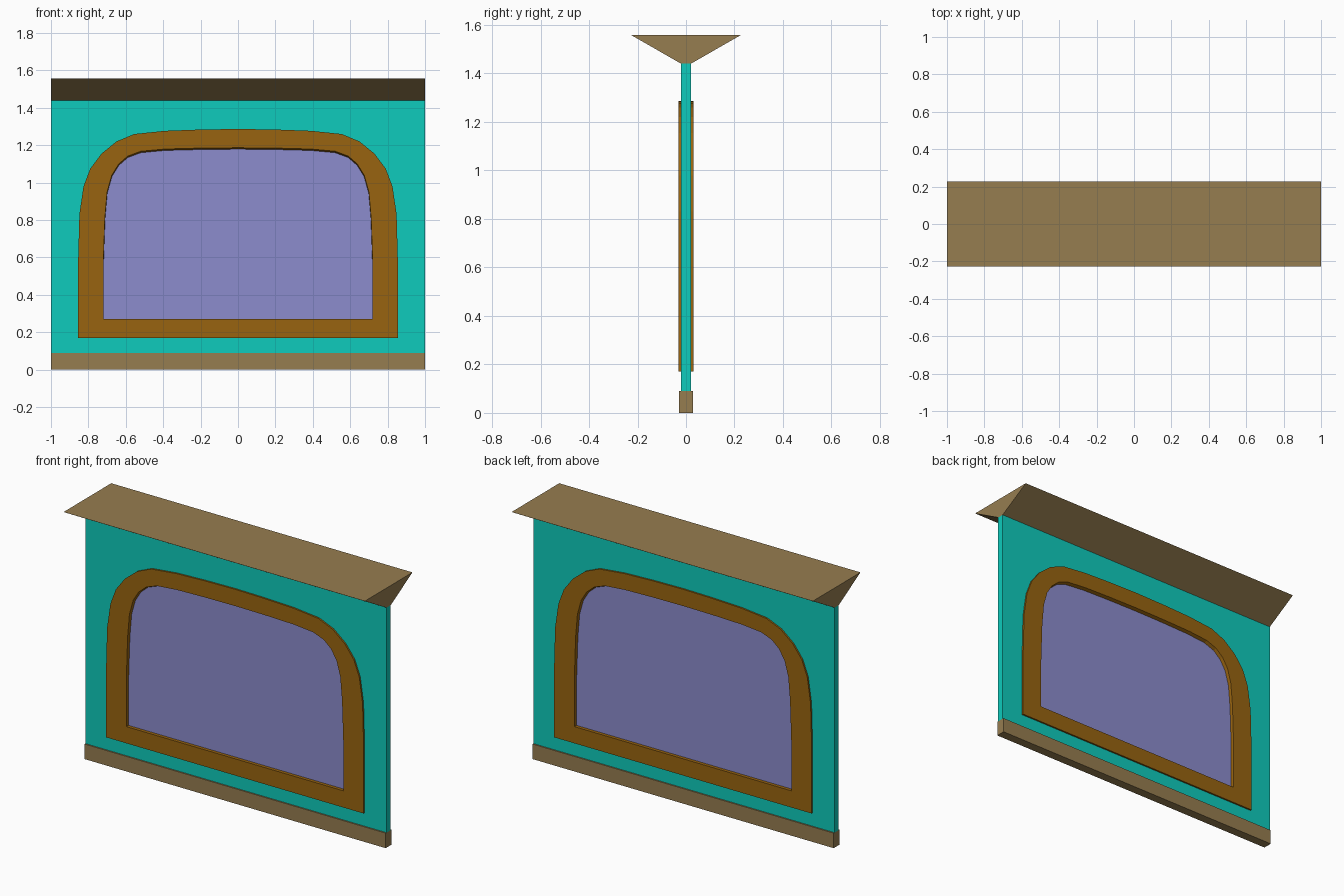
import bpy, bmesh, math

if "Cube" in bpy.data.objects:
    bpy.data.objects.remove(bpy.data.objects["Cube"])


def material(name, rgb):
    m = bpy.data.materials.new(name)
    lin = [(c / 255 / 12.92 if c < 10 else ((c / 255 + 0.055) / 1.055) ** 2.4) for c in rgb]
    m.diffuse_color = (*lin, 1)
    m.use_nodes = True
    m.node_tree.nodes["Principled BSDF"].inputs["Base Color"].default_value = m.diffuse_color
    return m


TEAL = material("teal", (14, 203, 188))
TAN = material("tan", (150, 125, 80))
BROWN = material("brown", (152, 100, 16))
GLASS = material("glass", (140, 140, 205))


def mirrored(half):
    # half runs from the bottom right corner up to the top centre
    return half + [(-x, z) for x, z in reversed(half[:-1])]


def slab(name, outlines, half_depth, mat):
    # flat XZ outline (later outlines are holes) given thickness along y
    cu = bpy.data.curves.new(name, 'CURVE')
    cu.dimensions = '2D'
    cu.fill_mode = 'BOTH'
    cu.extrude = half_depth
    for pts in outlines:
        s = cu.splines.new('POLY')
        s.points.add(len(pts) - 1)
        for p, (x, z) in zip(s.points, pts):
            p.co = (x, z, 0, 1)
        s.use_cyclic_u = True
    ob = bpy.data.objects.new(name, cu)
    bpy.context.collection.objects.link(ob)
    ob.rotation_euler.x = math.pi / 2
    bpy.ops.object.select_all(action='DESELECT')
    ob.select_set(True)
    bpy.context.view_layer.objects.active = ob
    bpy.ops.object.convert(target='MESH')
    ob = bpy.context.object
    ob.data.materials.clear()
    ob.data.materials.append(mat)
    for p in ob.data.polygons:
        p.use_smooth = False
    return ob


def loft(name, rings, mat, closed=False):
    # bridge successive rings; cap the ends unless the loft closes on itself
    bm = bmesh.new()
    loops = [[bm.verts.new(p) for p in r] for r in rings]
    n = len(loops[0])
    pairs = list(zip(loops, loops[1:] + loops[:1]))
    for a, b in pairs if closed else pairs[:-1]:
        for i in range(n):
            j = (i + 1) % n
            bm.faces.new((a[i], a[j], b[j], b[i]))
    if not closed:
        bm.faces.new(loops[0])
        bm.faces.new(loops[-1])
    bmesh.ops.recalc_face_normals(bm, faces=bm.faces)
    me = bpy.data.meshes.new(name)
    bm.to_mesh(me)
    bm.free()
    me.materials.append(mat)
    ob = bpy.data.objects.new(name, me)
    bpy.context.collection.objects.link(ob)
    return ob


def prism(name, profile, mat):
    # YZ profile run along the full width
    loft(name, [[(x, y, z) for y, z in profile] for x in (-1, 1)], mat)


# Window outlines
outer = mirrored([(0.855, 0.17), (0.855, 0.57), (0.848, 0.83), (0.826, 0.98), (0.79, 1.075),
                  (0.73, 1.155), (0.65, 1.22), (0.555, 1.26), (0.39, 1.277), (0.2, 1.284), (0, 1.287)])
inner = mirrored([(0.72, 0.27), (0.72, 0.57), (0.712, 0.81), (0.70, 0.95), (0.675, 1.04),
                  (0.638, 1.10), (0.59, 1.142), (0.52, 1.168), (0.39, 1.18), (0.2, 1.185), (0, 1.187)])
throat = [(x * 0.997, 0.27 + (z - 0.27) * 0.987) for x, z in inner]
opening = [(x * 1.06, 0.7 + (z - 0.7) * 1.06) for x, z in inner]

# Wall panel with window opening
slab("wall_panel", [[(-1, 0.09), (1, 0.09), (1, 1.44), (-1, 1.44)], opening], 0.02, TEAL)

# Window frame, proud of both wall faces
at = lambda pts, y: [(x, y, z) for x, z in pts]
loft("window_frame", [at(outer, -0.03), at(inner, -0.03), at(throat, 0),
                      at(inner, 0.03), at(outer, 0.03)], BROWN, closed=True)

# Window pane
slab("window_pane", [[(x * 1.02, 0.7 + (z - 0.7) * 1.02) for x, z in inner]], 0.01, GLASS)

# Base rail and flared top ledge
prism("base_rail", [(-0.028, 0), (0.028, 0), (0.028, 0.09), (-0.028, 0.09)], TAN)
prism("top_ledge", [(-0.02, 1.44), (0.02, 1.44), (0.226, 1.558), (-0.226, 1.558)], TAN)
